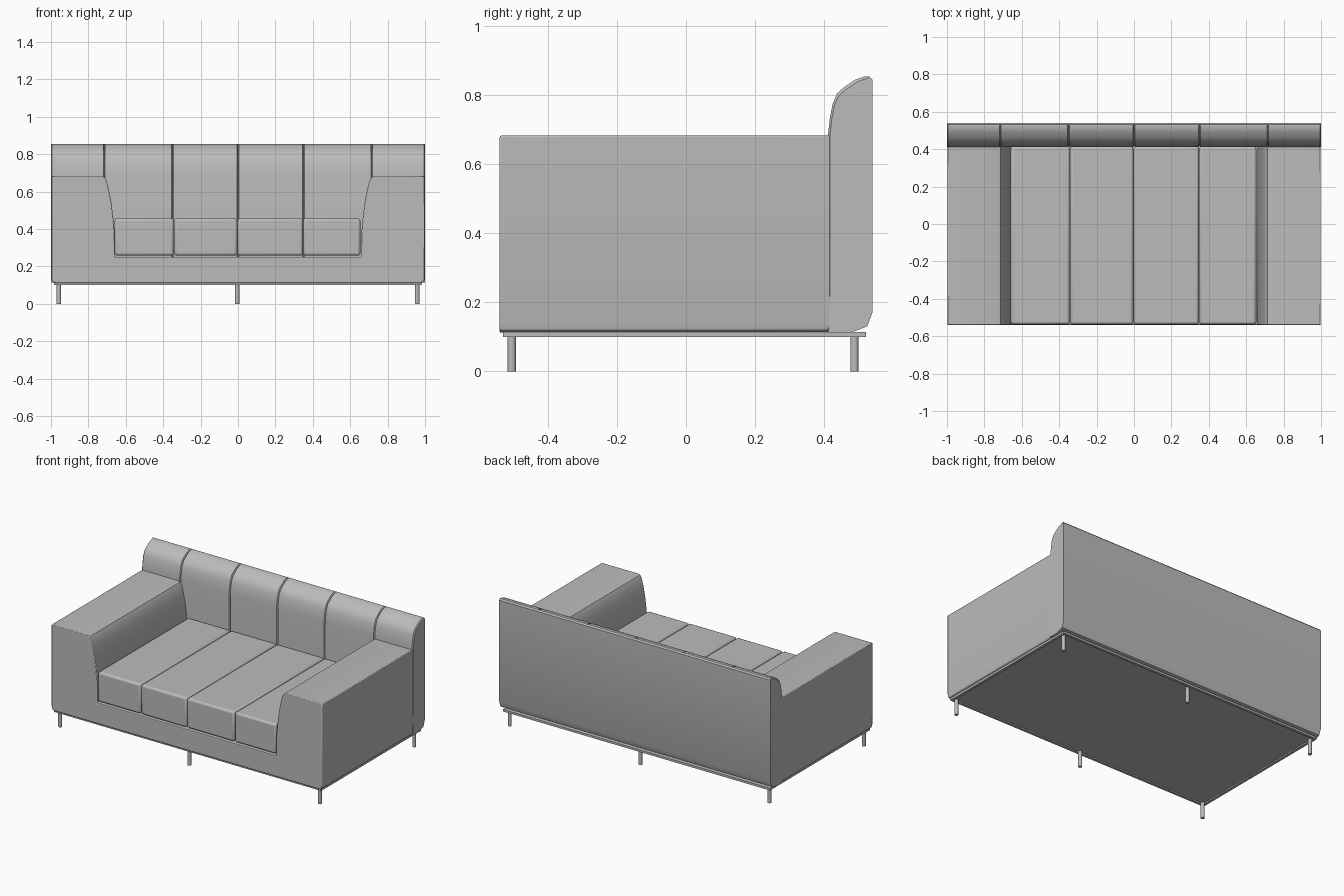
import bpy, bmesh
from math import radians
from mathutils import Matrix, Vector

cube = bpy.data.objects.get("Cube")
if cube:
    bpy.data.objects.remove(cube, do_unlink=True)


def material(name, value):
    m = bpy.data.materials.new(name)
    m.use_nodes = True
    color = (value, value, value, 1)
    m.diffuse_color = color
    m.node_tree.nodes["Principled BSDF"].inputs["Base Color"].default_value = color
    return m


FABRIC = material("grey fabric", 0.5)


def finish(name, bm, bevel=0, segments=2, angle=30):
    bmesh.ops.recalc_face_normals(bm, faces=bm.faces)
    mesh = bpy.data.meshes.new(name)
    bm.to_mesh(mesh)
    bm.free()
    mesh.materials.append(FABRIC)
    ob = bpy.data.objects.new(name, mesh)
    bpy.context.collection.objects.link(ob)
    if bevel:
        mod = ob.modifiers.new("soft edges", "BEVEL")
        mod.width, mod.segments = bevel, segments
        mod.limit_method, mod.angle_limit = "ANGLE", radians(40)
    bpy.ops.object.select_all(action="DESELECT")
    ob.select_set(True)
    bpy.context.view_layer.objects.active = ob
    bpy.ops.object.shade_smooth_by_angle(angle=radians(angle))
    return ob


def loft(rings):
    """Skin closed rings of points and cap both ends."""
    bm = bmesh.new()
    rows = [[bm.verts.new(p) for p in ring] for ring in rings]
    n = len(rows[0])
    for a, b in zip(rows, rows[1:]):
        for i in range(n):
            j = (i + 1) % n
            bm.faces.new((a[i], a[j], b[j], b[i]))
    bm.faces.new(rows[0])
    bm.faces.new(rows[-1])
    return bm


def box(x0, x1, y0, y1, z0, z1):
    bm = bmesh.new()
    bmesh.ops.create_cube(bm, size=1)
    bmesh.ops.scale(bm, vec=(x1 - x0, y1 - y0, z1 - z0), verts=bm.verts)
    bmesh.ops.translate(bm, vec=((x0 + x1) / 2, (y0 + y1) / 2, (z0 + z1) / 2), verts=bm.verts)
    return bm


# Arms and front rail: one U-shaped profile, mirrored about the middle
half = [(0.975, 0.112), (0.993, 0.119), (0.998, 0.14), (0.998, 0.683), (0.73, 0.683),
        (0.715, 0.678), (0.703, 0.66), (0.69, 0.61), (0.677, 0.54), (0.667, 0.46),
        (0.66, 0.38), (0.66, 0.25)]
outline = half + [(-x, z) for x, z in reversed(half)]
finish("arms_and_front_rail",
       loft([[(x, y, z) for x, z in outline] for y in (-0.54, 0.43)]), bevel=0.004)

# Backrest: side profile carried across the width, pinched in at the seams
front = [(0.412, 0.25), (0.412, 0.69), (0.417, 0.735), (0.425, 0.775), (0.438, 0.806),
         (0.46, 0.825), (0.49, 0.845), (0.518, 0.855)]
rear = [(0.532, 0.854), (0.54, 0.845), (0.54, 0.17), (0.525, 0.13), (0.48, 0.113), (0.412, 0.113)]


def back_ring(x, pinch):
    pts = [(y + pinch, z - pinch * (z > 0.8)) for y, z in front] + rear
    return [(x, y, z) for y, z in pts]


rings = [back_ring(-1, 0.006), back_ring(-0.994, 0)]
for seam in (-0.715, -0.35, 0, 0.35, 0.715):
    rings += [back_ring(seam + d, p) for d, p in ((-0.005, 0), (0, 0.008), (0.005, 0))]
rings += [back_ring(0.994, 0), back_ring(1, 0.006)]
finish("backrest", loft(rings))

# Seat cushions
seams = (-0.66, -0.342, -0.003, 0.348, 0.655)
for i, (a, b) in enumerate(zip(seams, seams[1:])):
    finish(f"seat_cushion_{i + 1}",
           box(a + 0.001, b - 0.001, -0.537, 0.415, 0.258, 0.457), bevel=0.014, segments=3)

# Base plate with a recessed underside
bm = box(-0.985, 0.985, -0.53, 0.522, 0.1, 0.114)
bottom = min(bm.faces, key=lambda f: f.calc_center_median().z)
bmesh.ops.inset_region(bm, faces=[bottom], thickness=0.025)
inner = bmesh.ops.extrude_face_region(bm, geom=[bottom])["geom"]
bmesh.ops.delete(bm, geom=[bottom], context="FACES")
bmesh.ops.translate(bm, vec=(0, 0, 0.008), verts=[v for v in inner if isinstance(v, bmesh.types.BMVert)])
finish("base_plate", bm)

# Legs
for side, x in (("right", -0.958), ("middle", -0.005), ("left", 0.958)):
    for end, y in (("front", -0.505), ("back", 0.488)):
        bm = bmesh.new()
        bmesh.ops.create_cone(bm, cap_ends=True, segments=16, radius1=0.012, radius2=0.012, depth=0.104,
                              matrix=Matrix.Translation(Vector((x, y, 0.052))))
        finish(f"{end}_{side}_leg", bm)
